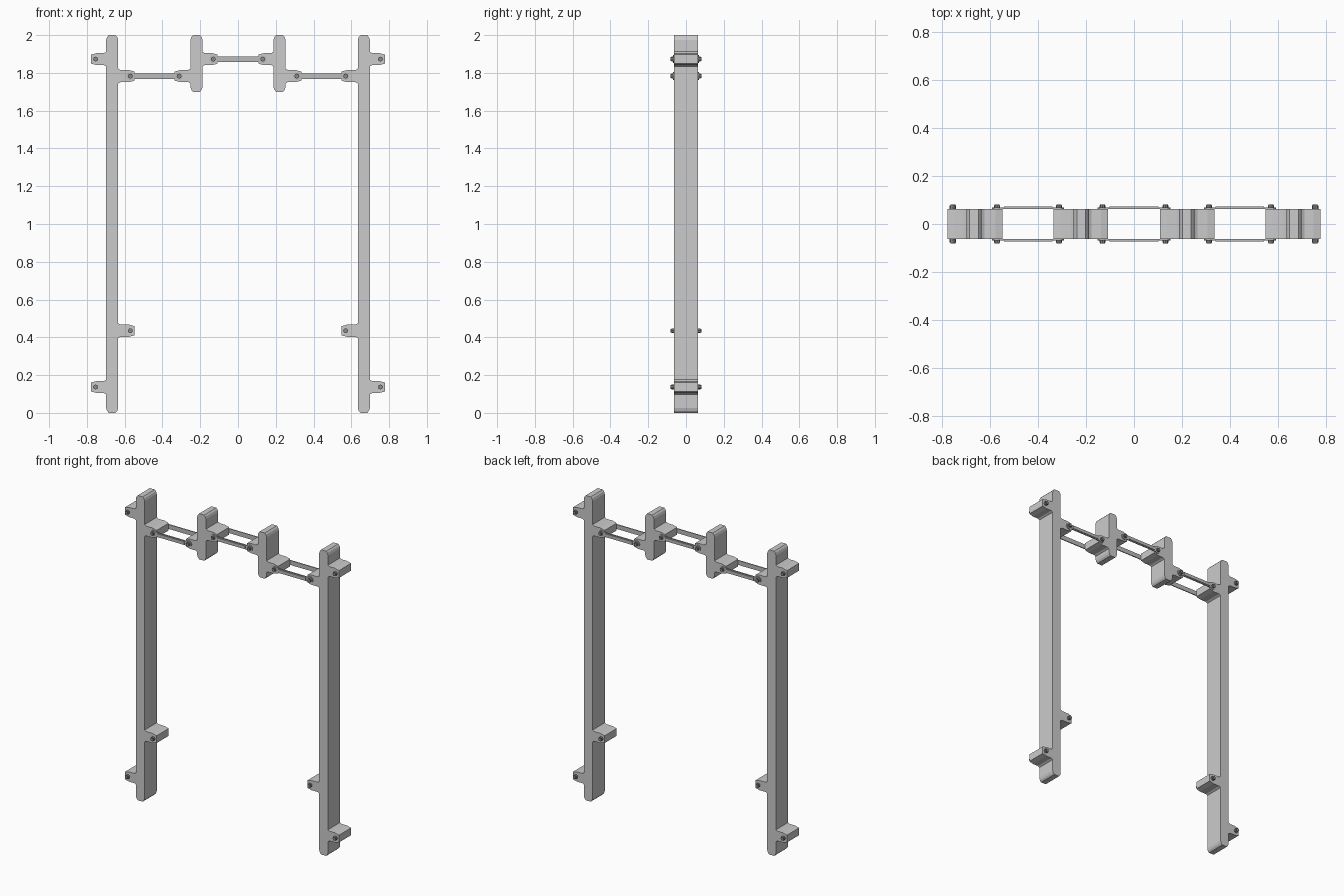
import bpy, bmesh, math

old = bpy.data.objects.get("Cube")
if old:
    bpy.data.objects.remove(old, do_unlink=True)


def material(name, v):
    m = bpy.data.materials.new(name)
    m.use_nodes = True
    m.diffuse_color = (v, v, v, 1)
    m.node_tree.nodes["Principled BSDF"].inputs["Base Color"].default_value = (v, v, v, 1)
    return m


GREY = material("frame grey", 0.6)
LINK = material("link grey", 0.5)
DARK = material("bolt grey", 0.25)
DEPTH = 0.063   # half thickness of the frame
HALF = 0.032    # half width of a post


def extrude(name, outline, y0, y1, mat):
    """Extrude an x-z outline from y0 to y1."""
    bm = bmesh.new()
    face = bm.faces.new([bm.verts.new((x, y0, z)) for x, z in outline])
    new = bmesh.ops.extrude_face_region(bm, geom=[face])["geom"]
    bmesh.ops.translate(bm, vec=(0, y1 - y0, 0),
                        verts=[v for v in new if isinstance(v, bmesh.types.BMVert)])
    bmesh.ops.recalc_face_normals(bm, faces=bm.faces)
    mesh = bpy.data.meshes.new(name)
    bm.to_mesh(mesh)
    bm.free()
    mesh.materials.append(mat)
    ob = bpy.data.objects.new(name, mesh)
    bpy.context.collection.objects.link(ob)
    return ob


def ring(x, z, r, n, start=0.0, sweep=math.tau):
    return [(x + r * math.cos(start + sweep * i / n), z + r * math.sin(start + sweep * i / n))
            for i in range(n)]


def bolt(name, x, z):
    # Head on each side of the frame, with a chamfered outer face
    ob = extrude(name, ring(x, z, 0.013, 8), -0.081, 0.081, DARK)
    for v in ob.data.vertices:
        v.co.x = x + (v.co.x - x) * 0.8
        v.co.z = z + (v.co.z - z) * 0.8
    extrude(name + "_collar", ring(x, z, 0.013, 8), -0.077, 0.077, DARK)


def post(name, cx, low, lugs):
    """Post with rounded ends; lugs are (direction, height, tip distance)."""
    def side(d):
        pts = [(d * 0.018, low), (d * 0.027, low + 0.01), (d * HALF, low + 0.025)]
        for _, z, tip in sorted((g for g in lugs if g[0] == d), key=lambda g: g[1]):
            half = [(HALF, 0.039), (HALF + 0.012, 0.032), (tip - 0.03, 0.032), (tip, 0.024)]
            pts += [(d * x, z - h) for x, h in half]
            pts += [(d * x, z + h) for x, h in reversed(half)]
        return pts + [(d * HALF, 1.975), (d * 0.027, 1.99), (d * 0.018, 2.0)]
    outline = side(1) + side(-1)[::-1]
    extrude(name, [(cx + x, z) for x, z in outline], -DEPTH, DEPTH, GREY)
    for i, (d, z, tip) in enumerate(lugs):
        bolt(f"{name}_bolt_{i + 1}", cx + d * (tip - 0.023), z)


def link(name, x0, x1, z):
    # Thin strap with round eyes and a ridged bar, on the front and the back
    for label, s in (("front", -1), ("back", 1)):
        a = math.asin(0.7)
        eyes = (ring(x1, z, 0.021, 8, -math.pi + a, 2 * math.pi - 2 * a)
                + [(x1 - 0.015, z + 0.0147)]
                + ring(x0, z, 0.021, 8, a, 2 * math.pi - 2 * a)
                + [(x0 + 0.015, z - 0.0147)])
        extrude(f"{name}_{label}", eyes, s * DEPTH, s * 0.069, LINK)
        bar = [(x0 + 0.028, z - 0.009), (x1 - 0.028, z - 0.009),
               (x1 - 0.028, z + 0.009), (x0 + 0.028, z + 0.009)]
        extrude(f"{name}_{label}_ridge", bar, s * 0.069, s * 0.073, LINK)


# Mirrored posts and side links
UP, MID = 1.873, 1.783
for label, s in (("left", 1), ("right", -1)):
    post(f"{label}_tall_post", s * 0.666, 0.0,
         [(s, UP, 0.111), (s, 0.137, 0.111), (-s, MID, 0.119), (-s, 0.435, 0.119)])
    post(f"{label}_short_post", s * 0.22, 1.7,
         [(s, MID, 0.115), (-s, UP, 0.112)])
    link(f"{label}_link", *sorted((s * 0.312, s * 0.57)), MID)

# Middle link
link("middle_link", -0.131, 0.131, UP)
